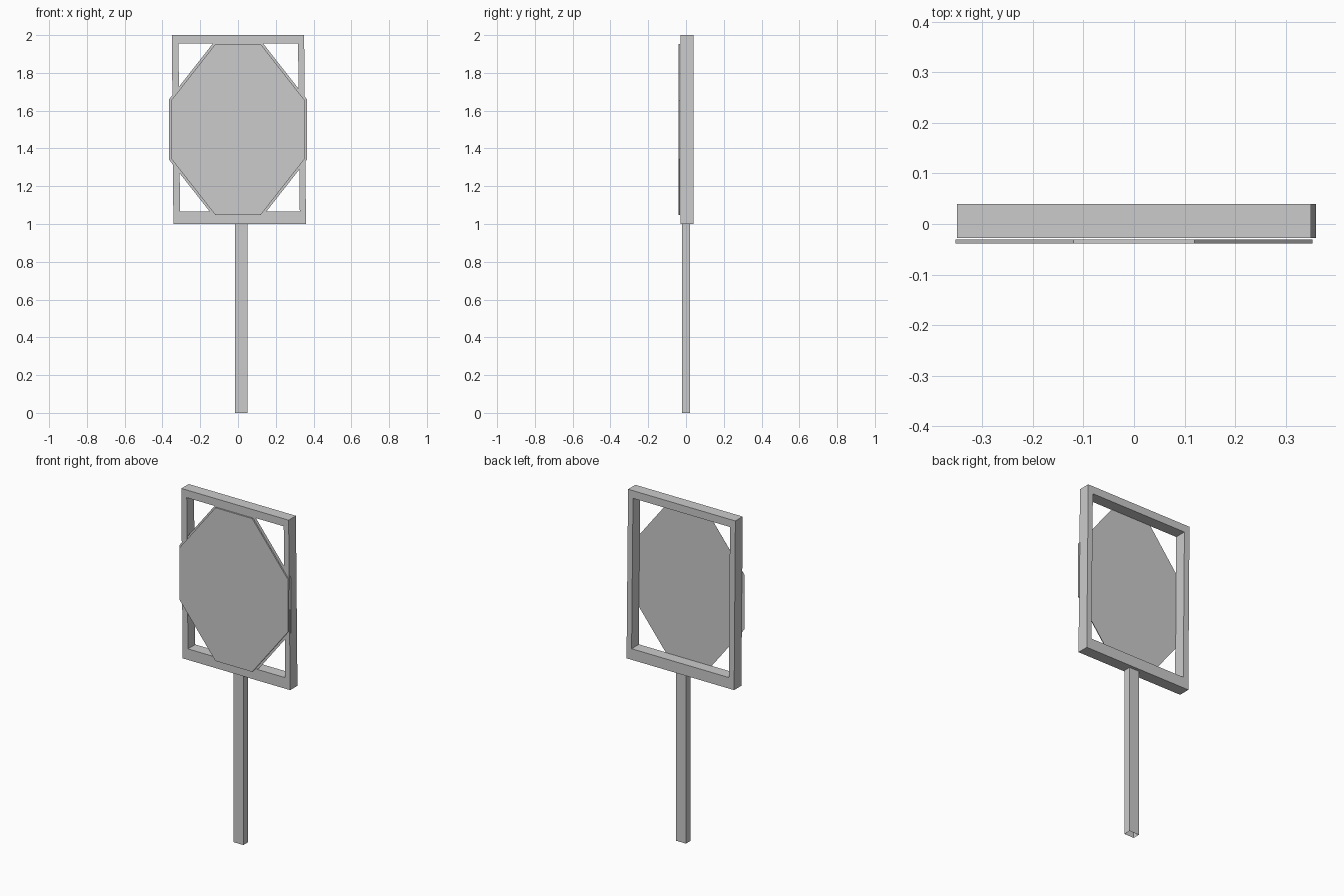
import bpy
import bmesh

default_cube = bpy.data.objects.get("Cube")
if default_cube:
    bpy.data.objects.remove(default_cube, do_unlink=True)

# Single flat colour
grey = bpy.data.materials.new("plain_grey")
grey.use_nodes = True
colour = (0.6, 0.6, 0.6, 1.0)
grey.diffuse_color = colour
grey.node_tree.nodes["Principled BSDF"].inputs["Base Color"].default_value = colour


def finish(name, bm, recalc=True):
    if recalc:
        bmesh.ops.recalc_face_normals(bm, faces=bm.faces[:])
    mesh = bpy.data.meshes.new(name)
    bm.to_mesh(mesh)
    bm.free()
    mesh.materials.append(grey)
    obj = bpy.data.objects.new(name, mesh)
    bpy.context.collection.objects.link(obj)
    return obj


def extrude_back(bm, depth):
    """Turn the flat front faces into a solid reaching toward +y."""
    result = bmesh.ops.extrude_face_region(bm, geom=bm.faces[:], use_keep_orig=True)
    moved = [g for g in result["geom"] if isinstance(g, bmesh.types.BMVert)]
    bmesh.ops.translate(bm, verts=moved, vec=(0, depth, 0))


def octagon(scale, y):
    """Tall octagon facing the front, mirrored from one quadrant."""
    (ax, az), (bx, bz) = (0.12, 0.452), (0.353, 0.155)
    outline = [(ax, az), (-ax, az), (-bx, bz), (-bx, -bz),
               (-ax, -az), (ax, -az), (bx, -bz), (bx, bz)]
    bm = bmesh.new()
    verts = [bm.verts.new((x * scale, y, 1.5 + z * scale)) for x, z in outline]
    face = bm.faces.new(verts)
    face.normal_update()
    if face.normal.y > 0:
        face.normal_flip()
    return bm


# Slightly skewed rectangular frame: four rails joined at the corners
outer = [(-0.35, 2.0), (0.35, 2.0), (0.36, 1.0), (-0.342, 1.0)]
inner = [(-0.315, 1.955), (0.318, 1.955), (0.327, 1.065), (-0.307, 1.065)]
bm = bmesh.new()
rim = [bm.verts.new((x, -0.028, z)) for x, z in outer]
hole = [bm.verts.new((x, -0.028, z)) for x, z in inner]
for i in range(4):
    j = (i + 1) % 4
    bm.faces.new((rim[i], rim[j], hole[j], hole[i]))
extrude_back(bm, 0.068)
finish("frame", bm)

# Sign plate just ahead of the frame
bm = octagon(1.0, -0.039)
extrude_back(bm, 0.008)
finish("sign_plate", bm)

# Thin, slightly larger backing sheet set inside the frame
finish("backing_sheet", octagon(1.033, -0.025), recalc=False)

# Square post, open at the foot
bm = bmesh.new()
bmesh.ops.create_cube(bm, size=1.0)
bmesh.ops.scale(bm, verts=bm.verts[:], vec=(0.064, 0.042, 1.0))
bmesh.ops.translate(bm, verts=bm.verts[:], vec=(0.017, 0.001, 0.5))
foot = [f for f in bm.faces if f.normal.z < -0.5]
bmesh.ops.delete(bm, geom=foot, context="FACES_ONLY")
finish("post", bm, recalc=False)
